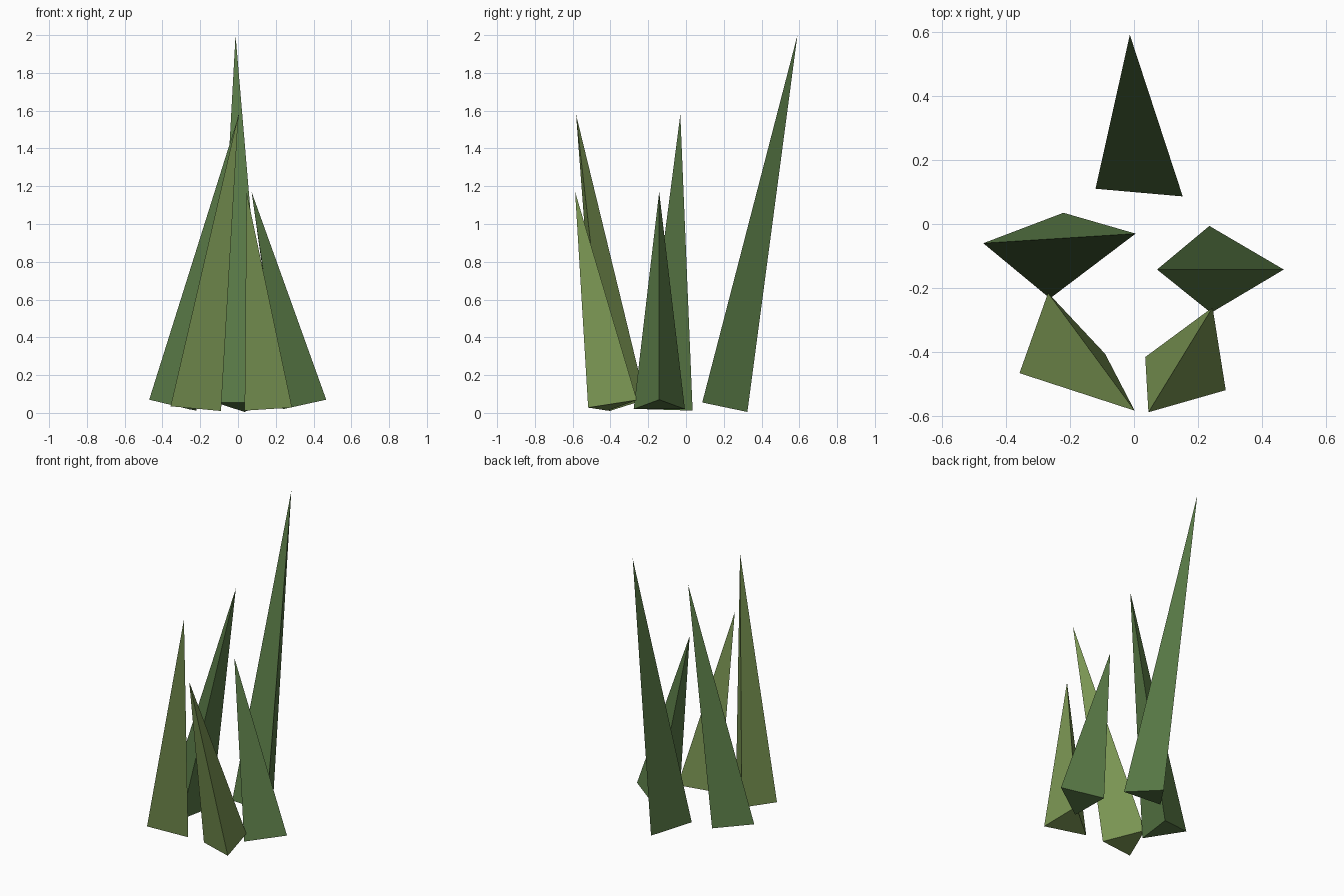
import bpy
import bmesh
from mathutils import Vector

if "Cube" in bpy.data.objects:
    bpy.data.objects.remove(bpy.data.objects["Cube"])


def linear(c):
    c /= 255
    return c / 12.92 if c <= 0.04045 else ((c + 0.055) / 1.055) ** 2.4


def material(name, r, g, b):
    mat = bpy.data.materials.new(name)
    mat.diffuse_color = (linear(r), linear(g), linear(b), 1)
    mat.use_nodes = True
    mat.node_tree.nodes["Principled BSDF"].inputs["Base Color"].default_value = mat.diffuse_color
    return mat


def blade(name, tip, base, mat):
    """A flat-sided, three-cornered grass blade with a closed slanted base."""
    bm = bmesh.new()
    top = bm.verts.new(Vector(tip))
    feet = [bm.verts.new(Vector(p)) for p in base]
    bm.faces.new(feet)
    for i in range(3):
        bm.faces.new((feet[i], feet[(i + 1) % 3], top))
    bmesh.ops.recalc_face_normals(bm, faces=bm.faces)
    mesh = bpy.data.meshes.new(name)
    bm.to_mesh(mesh)
    bm.free()
    mesh.materials.append(mat)
    bpy.context.collection.objects.link(bpy.data.objects.new(name, mesh))


green = material("leaf green", 88, 120, 69)
olive = material("olive green", 121, 148, 82)

# Tall rear blade
blade("rear_blade", (-0.013, 0.59, 2.0),
      [(-0.12, 0.11, 0.055), (0.152, 0.086, 0.055), (0.035, 0.325, 0.005)], green)
# Middle pair
blade("middle_left_blade", (0.005, -0.03, 1.58),
      [(-0.47, -0.06, 0.07), (-0.22, 0.035, 0.012), (-0.262, -0.232, 0.02)], green)
blade("middle_right_blade", (0.072, -0.142, 1.17),
      [(0.467, -0.142, 0.07), (0.235, -0.006, 0.02), (0.24, -0.277, 0.02)], green)
# Front pair
blade("front_left_blade", (0.002, -0.582, 1.58),
      [(-0.357, -0.465, 0.035), (-0.268, -0.215, 0.07), (-0.09, -0.405, 0.01)], olive)
blade("front_right_blade", (0.045, -0.587, 1.17),
      [(0.035, -0.415, 0.012), (0.286, -0.518, 0.028), (0.245, -0.26, 0.068)], olive)
